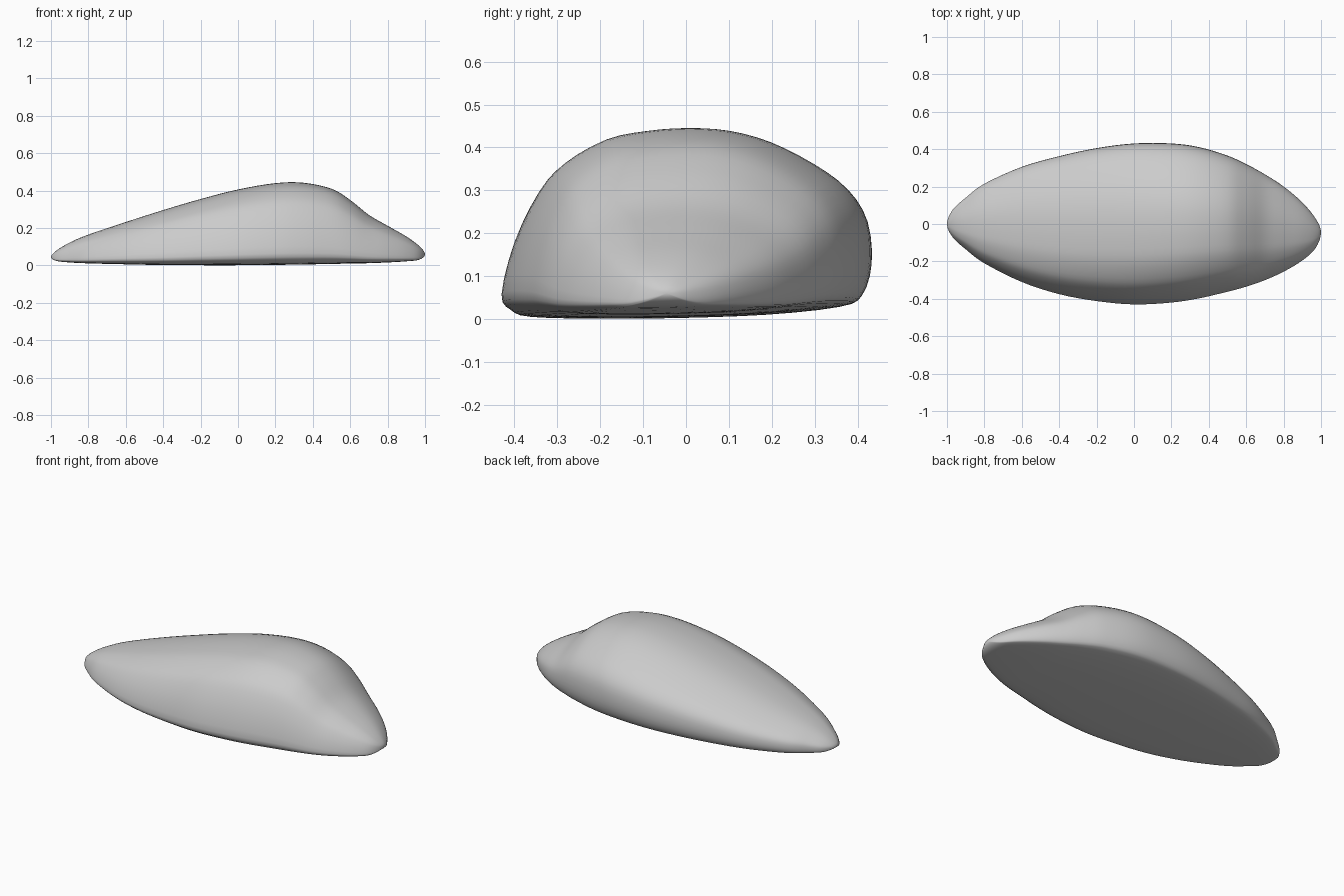
import bpy, bmesh

if "Cube" in bpy.data.objects:
    bpy.data.objects.remove(bpy.data.objects["Cube"])

# Stations along the length: x, y min, y max, z bottom, z top
STATIONS = [
    (-1.00, 0.00, 0.00, .045, .045), (-.97, -.07, .075, .024, .080),
    (-.90, -.135, .14, .016, .122), (-.80, -.21, .215, .011, .165),
    (-.60, -.31, .305, .006, .232), (-.40, -.375, .362, .002, .296),
    (-.20, -.412, .405, .001, .355), (0.00, -.43, .43, .001, .406),
    (.20, -.42, .43, .003, .440), (.35, -.397, .41, .005, .442),
    (.50, -.362, .365, .008, .410), (.60, -.335, .32, .010, .350),
    (.70, -.30, .265, .012, .270), (.80, -.255, .20, .016, .212),
    (.90, -.195, .115, .022, .155), (.97, -.13, .03, .031, .103),
    (1.00, -.045, -.045, .06, .06),
]
# Cross-section, y from -1 to 1 and z from 0 to 1
SECTION = [
    (-1, .14), (-.93, .43), (-.81, .68), (-.68, .82), (-.46, .94), (-.23, .985),
    (0, 1), (.23, .985), (.46, .925), (.70, .81), (.88, .68), (.98, .52),
    (1, .30), (.95, .13), (.84, .07), (.46, .025), (0, .005), (-.46, 0),
    (-.84, .01), (-.95, .05),
]


def spline(a, b, c, d, t):
    return tuple(.5 * (2*q + (r - p)*t + (2*p - 5*q + 4*r - s)*t*t + (3*q - p - 3*r + s)*t**3)
                 for p, q, r, s in zip(a, b, c, d))


def flipped(row):
    x, y0, y1, z0, z1 = row
    return (x, y1, y0, z1, z0)


# Smooth both curves
n = len(SECTION)
section = [spline(*(SECTION[(i + k) % n] for k in (-1, 0, 1, 2)), t / 3)
           for i in range(n) for t in range(3)]
rows = [flipped(STATIONS[1])] + STATIONS + [flipped(STATIONS[-2])]
stations = [spline(*rows[i:i + 4], t / 4) for i in range(len(rows) - 3) for t in range(4)]

# Loft the pebble body between its two tips
bm = bmesh.new()
rings = []
for x, y0, y1, z0, z1 in stations[1:]:
    rings.append([bm.verts.new((x, y0 + (p + 1) / 2 * (y1 - y0), z0 + q * (z1 - z0)))
                  for p, q in section])
m = len(section)
for a, b in zip(rings, rings[1:]):
    for i in range(m):
        j = (i + 1) % m
        bm.faces.new((a[i], a[j], b[j], b[i]))
for ring, (x, y, _, z, _) in ((rings[0], STATIONS[0]), (rings[-1], STATIONS[-1])):
    tip = bm.verts.new((x, y, z))
    for i in range(m):
        bm.faces.new((tip, ring[i], ring[(i + 1) % m]))
bmesh.ops.recalc_face_normals(bm, faces=bm.faces)
for f in bm.faces:
    f.smooth = True
mesh = bpy.data.meshes.new("pebble_body")
bm.to_mesh(mesh)
bm.free()
body = bpy.data.objects.new("pebble_body", mesh)
bpy.context.collection.objects.link(body)
